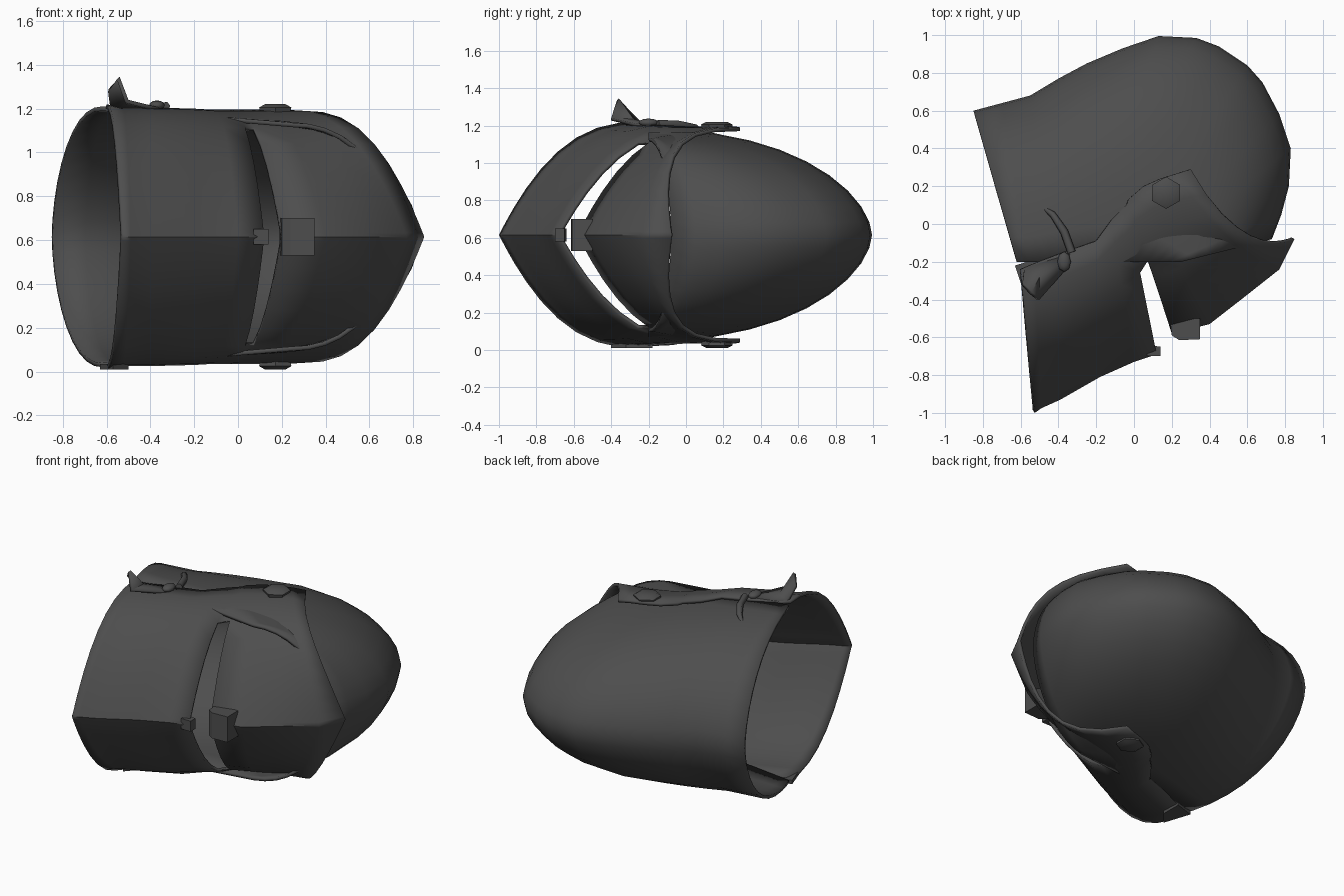
import bpy, bmesh, math
from mathutils import Vector

if "Cube" in bpy.data.objects:
    bpy.data.objects.remove(bpy.data.objects["Cube"])

MID = 0.615   # height of the helmet's symmetry plane
HALF = 10     # columns on each side of the crest

steel = bpy.data.materials.new("dark_steel")
steel.diffuse_color = (0.075, 0.075, 0.075, 1)
steel.use_nodes = True
steel.node_tree.nodes["Principled BSDF"].inputs["Base Color"].default_value = steel.diffuse_color


def finish(name, bm, angle=35, thickness=0):
    """Turn a bmesh into a smooth-shaded object."""
    me = bpy.data.meshes.new(name)
    bm.to_mesh(me)
    bm.free()
    me.materials.append(steel)
    ob = bpy.data.objects.new(name, me)
    bpy.context.collection.objects.link(ob)
    if thickness:
        mod = ob.modifiers.new("plate", 'SOLIDIFY')
        mod.thickness = thickness
        mod.offset = -1
    bpy.ops.object.select_all(action='DESELECT')
    ob.select_set(True)
    bpy.context.view_layer.objects.active = ob
    bpy.ops.object.shade_smooth_by_angle(angle=math.radians(angle))
    return ob


def shell(name, sections, a, b, slit=None):
    """Loft of arches. Each section: crest xy, side edge xy, half width, bow."""
    bm = bmesh.new()
    rows = []
    for (px, py), (ex, ey), h, bow in sections:
        row = []
        for i in range(-HALF, HALF + 1):
            t = math.cos(math.pi / 2 * abs(i) / HALF)
            if abs(i) == HALF:
                t = 0
            z = h * max(0, 1 - t ** a) ** b * (1 if i > 0 else -1)
            row.append(bm.verts.new((ex + (px - ex) * t,
                                     ey + (py - ey) * t + bow * 4 * t * (1 - t),
                                     MID + z)))
        rows.append(row)
    for r in range(len(rows) - 1):
        for c in range(2 * HALF):
            # leave the eye slit open except for its side ends
            if r == slit and HALF - 7 <= c < HALF + 7:
                continue
            bm.faces.new((rows[r][c], rows[r][c + 1], rows[r + 1][c + 1], rows[r + 1][c]))
    # face outwards: the upper side must look up
    bm.normal_update()
    if sum(f.normal.z * (f.calc_center_median().z - MID) for f in bm.faces) < 0:
        bmesh.ops.reverse_faces(bm, faces=bm.faces[:])
    return finish(name, bm, 40, 0.02)


def prism(name, pts, z0, z1):
    """Solid from an outline in xy."""
    bm = bmesh.new()
    f = bm.faces.new([bm.verts.new((x, y, z0)) for x, y in pts])
    ext = bmesh.ops.extrude_face_region(bm, geom=[f])
    for v in ext["geom"]:
        if isinstance(v, bmesh.types.BMVert):
            v.co.z = z1
    bmesh.ops.recalc_face_normals(bm, faces=bm.faces[:])
    return finish(name, bm, 30)


# Skull: crest runs from the nape over the dome to the brow
crest = [(-0.85, 0.60), (-0.70, 0.64), (-0.55, 0.68), (-0.40, 0.77), (-0.25, 0.85),
         (-0.06, 0.93), (0.13, 0.995), (0.33, 0.985), (0.45, 0.94), (0.60, 0.84),
         (0.68, 0.75), (0.77, 0.58), (0.83, 0.40), (0.82, 0.20), (0.78, 0.05), (0.73, -0.08)]
n = len(crest) - 1
skull = []
for i, p in enumerate(crest):
    u = i / n
    skull.append((p, (-0.62 + 0.87 * u, -0.2), 0.595 - 0.075 * u, 0))
shell("skull", skull, 2.2, 0.58)

# Visor: arches from the brow peak down to the chin edge, with the eye slit
visor = [((0.85, -0.08), (0.30, 0.29), 0.575, -0.15),
         ((0.77, -0.24), (0.22, 0.265), 0.58, -0.08),
         ((0.58, -0.39), (0.14, 0.24), 0.58, -0.03),
         ((0.40, -0.53), (0.05, 0.20), 0.58, 0),
         ((0.20, -0.58), (-0.03, 0.13), 0.58, 0),
         ((0.12, -0.69), (-0.04, 0.10), 0.58, 0),
         ((0.00, -0.73), (-0.12, 0.02), 0.58, 0),
         ((-0.18, -0.81), (-0.20, -0.09), 0.585, 0),
         ((-0.39, -0.93), (-0.40, -0.16), 0.59, 0),
         ((-0.49, -0.975), (-0.53, -0.21), 0.59, 0),
         ((-0.525, -1.0), (-0.60, -0.24), 0.605, 0)]
shell("visor", visor, 2.5, 1.0, slit=4)

# Pivot rivets: low six-sided domes on both sides
for side, label in ((1, "upper"), (-1, "lower")):
    bm = bmesh.new()
    rings = []
    for r, h in ((0.075, 0.555), (0.085, 0.59), (0.055, 0.605)):
        rings.append([bm.verts.new((0.17 + r * math.sin(k * math.pi / 3),
                                    0.165 + r * math.cos(k * math.pi / 3),
                                    MID + side * h)) for k in range(6)])
    for lo, hi in zip(rings, rings[1:]):
        for k in range(6):
            bm.faces.new((lo[k], lo[(k + 1) % 6], hi[(k + 1) % 6], hi[k]))
    bm.faces.new(rings[-1])
    bm.faces.new(rings[0])
    bmesh.ops.recalc_face_normals(bm, faces=bm.faces[:])
    finish("pivot_rivet_" + label, bm, 50)

# Nose bracket bridging the slit, with a shallow V front
prism("nose_bracket", [(0.19, -0.50), (0.35, -0.50), (0.35, -0.61), (0.24, -0.615), (0.20, -0.59)],
      0.53, 0.70)

# Small stop on the chin side of the slit
prism("slit_stop", [(0.07, -0.64), (0.14, -0.65), (0.14, -0.70), (0.07, -0.70)], 0.58, 0.65)

# Latch plate that flares off the neck edge of the visor
bm = bmesh.new()
lower = [(-0.34, -0.16, 1.205), (-0.36, -0.24, 1.205), (-0.50, -0.40, 1.24),
         (-0.54, -0.36, 1.345), (-0.59, -0.31, 1.29), (-0.58, -0.23, 1.21)]
ring = [bm.verts.new(p) for p in lower]
hub = bm.verts.new((-0.5, -0.28, 1.235))
for k in range(6):
    bm.faces.new((ring[k], hub, ring[(k + 1) % 6]))
bmesh.ops.recalc_face_normals(bm, faces=bm.faces[:])
finish("latch_plate", bm, 30, 0.02)

# Latch pin
bm = bmesh.new()
bmesh.ops.create_uvsphere(bm, u_segments=8, v_segments=6, radius=0.045)
for v in bm.verts:
    v.co = Vector((v.co.x * 0.8 - 0.37, v.co.y * 1.2 - 0.2, v.co.z * 0.5 + 1.215))
finish("latch_pin", bm, 60)

# Curved hook lying on the skull
hook_pts = [(-0.50, 0.10, 1.14), (-0.43, 0.05, 1.19), (-0.37, -0.04, 1.205), (-0.33, -0.15, 1.21)]
cu = bpy.data.curves.new("hook", 'CURVE')
cu.dimensions = '3D'
cu.bevel_depth = 0.022
cu.bevel_resolution = 1
cu.use_fill_caps = True
sp = cu.splines.new('POLY')
sp.points.add(len(hook_pts) - 1)
for pt, co, r in zip(sp.points, hook_pts, (0.3, 0.8, 1, 1)):
    pt.co = (*co, 1)
    pt.radius = r
cu.materials.append(steel)
bpy.context.collection.objects.link(bpy.data.objects.new("hook", cu))

# Small flared tab on the opposite neck corner
prism("neck_tab", [(-0.63, -0.22), (-0.50, -0.18), (-0.50, -0.32), (-0.57, -0.40)], 0.01, 0.035)
